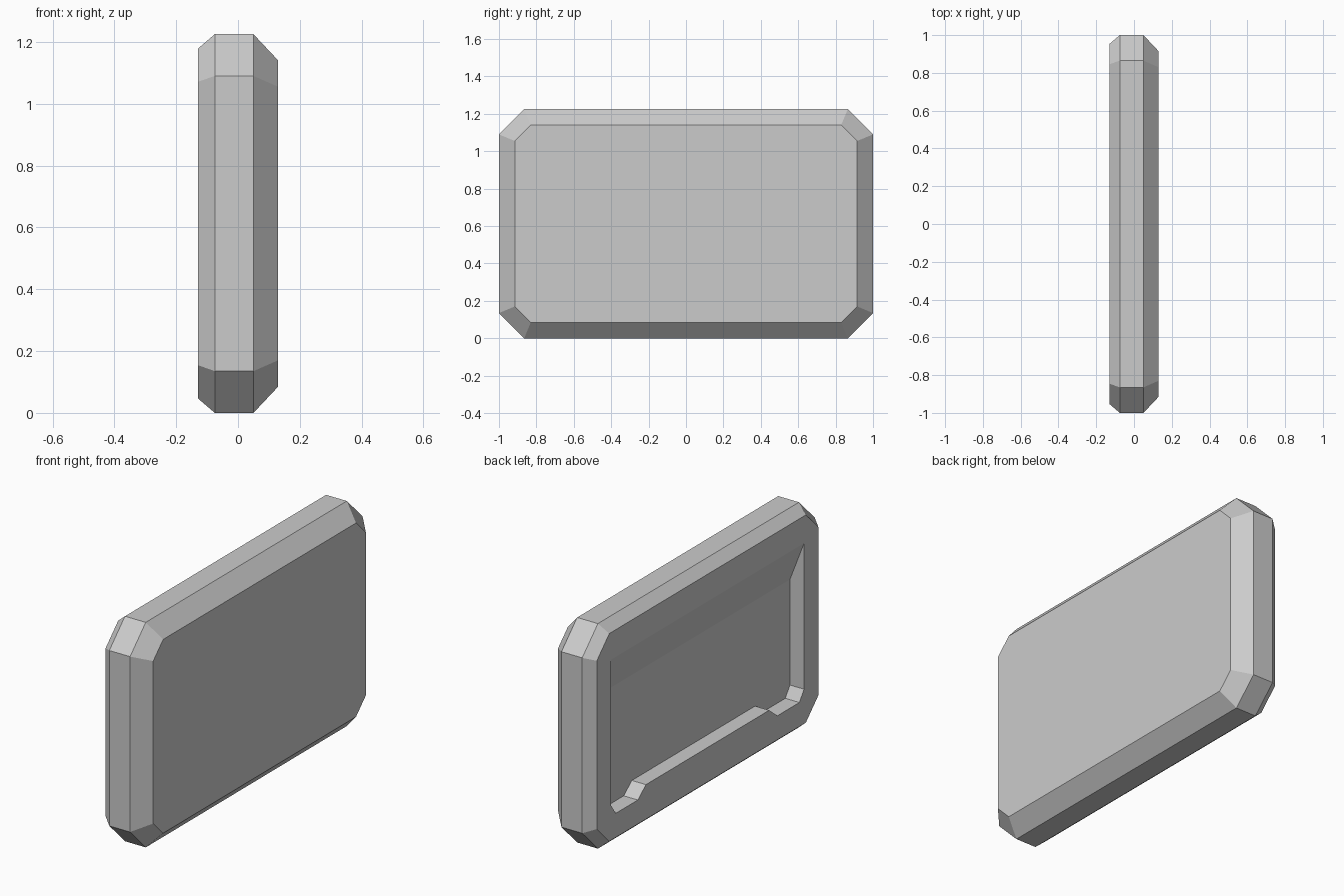
import bpy
import bmesh

HALF_LENGTH, HEIGHT, CORNER = 1.0, 1.225, 0.135

default = bpy.data.objects.get("Cube")
if default:
    bpy.data.objects.remove(default, do_unlink=True)


def make_material(name, color):
    mat = bpy.data.materials.new(name)
    mat.use_nodes = True
    mat.diffuse_color = color
    mat.node_tree.nodes["Principled BSDF"].inputs["Base Color"].default_value = color
    return mat


def octagon(inset):
    """Chamfered rectangle in (y, z), moved inward evenly by inset."""
    y, top, bottom = HALF_LENGTH - inset, HEIGHT - inset, inset
    c = CORNER - inset * 0.586
    right = [(y - c, bottom), (y, bottom + c), (y, top - c), (y - c, top)]
    return right + [(-a, b) for a, b in reversed(right)]


def loft(name, sections, mat):
    """Closed solid through (x, outline) sections."""
    bm = bmesh.new()
    rings = [[bm.verts.new((x, y, z)) for y, z in outline] for x, outline in sections]
    for a, b in zip(rings, rings[1:]):
        for i in range(len(a)):
            j = (i + 1) % len(a)
            bm.faces.new((a[i], a[j], b[j], b[i]))
    bm.faces.new(rings[0])
    bm.faces.new(rings[-1])
    bmesh.ops.recalc_face_normals(bm, faces=bm.faces)
    mesh = bpy.data.meshes.new(name)
    bm.to_mesh(mesh)
    bm.free()
    obj = bpy.data.objects.new(name, mesh)
    bpy.context.collection.objects.link(obj)
    mesh.materials.append(mat)
    return obj


def recess_outline(top):
    """Recess with chamfered lower corners and a raised lower middle."""
    right = [(0.53, 0.235), (0.6, 0.178), (0.79, 0.178), (0.83, 0.235), (0.83, top)]
    return right + [(-a, b) for a, b in reversed(right)]


grey = make_material("light grey", (0.6, 0.6, 0.6, 1.0))

# Slab with a wide bevel on one side and a narrow one on the other
panel = loft("panel_body", [(0.13, octagon(0.085)), (0.05, octagon(0)),
                            (-0.075, octagon(0)), (-0.13, octagon(0.047))], grey)

# Shallow recess whose upper end ramps out to the rim
cutter = loft("recess_cutter", [(-0.045, recess_outline(0.81)),
                                (-0.215, recess_outline(1.25))], grey)
cutter.hide_render = True

cut = panel.modifiers.new("recess", "BOOLEAN")
cut.operation = "DIFFERENCE"
cut.solver = "EXACT"
cut.object = cutter
bpy.context.view_layer.objects.active = panel
bpy.ops.object.modifier_apply(modifier=cut.name)
bpy.data.objects.remove(cutter, do_unlink=True)
